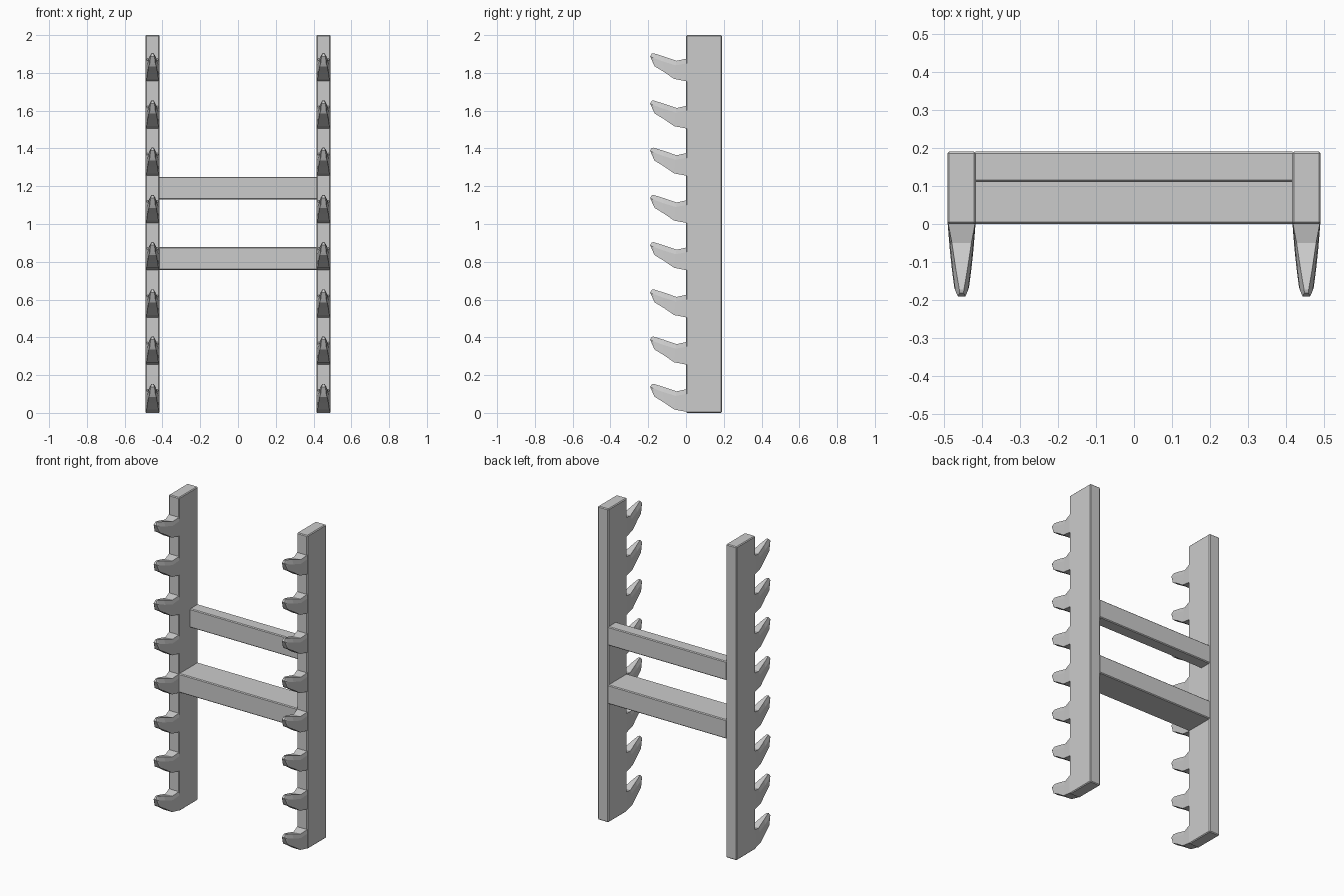
import bpy, bmesh
from mathutils import Vector

if "Cube" in bpy.data.objects:
    bpy.data.objects.remove(bpy.data.objects["Cube"])

POST_X = 0.4525   # centre of each upright
HALF = 0.0375     # half thickness of each upright


def add_object(name, bm, mirrored=False):
    bmesh.ops.recalc_face_normals(bm, faces=bm.faces)
    mesh = bpy.data.meshes.new(name)
    bm.to_mesh(mesh)
    bm.free()
    ob = bpy.data.objects.new(name, mesh)
    bpy.context.collection.objects.link(ob)
    if mirrored:
        m = ob.modifiers.new("mirror", 'MIRROR')
        m.use_axis[0] = True
        m.use_mirror_merge = False
    return ob


def box(name, lo, hi, bevel_axes="xyz", mirrored=False):
    lo, hi = Vector(lo), Vector(hi)
    bm = bmesh.new()
    bmesh.ops.create_cube(bm, size=1)
    for v in bm.verts:
        v.co = (lo + hi) / 2 + v.co * (hi - lo)
    # small chamfer on edges running along the chosen axes
    edges = [e for e in bm.edges
             if any(abs((e.verts[0].co - e.verts[1].co)["xyz".index(a)]) > 1e-5
                    for a in bevel_axes)]
    bmesh.ops.bevel(bm, geom=edges, offset=0.005, segments=1,
                    affect='EDGES', profile=0.5)
    return add_object(name, bm, mirrored)


# Uprights
box("upright", (POST_X - HALF, 0, 0), (POST_X + HALF, 0.19, 2), mirrored=True)

# Crossbars: shallow upper one, full-depth lower one
box("upper_crossbar", (-0.416, 0.11, 1.13), (0.416, 0.19, 1.25), "x")
box("lower_crossbar", (-0.416, 0, 0.757), (0.416, 0.19, 0.878), "x")

# Hook cross-sections from root to tip: (half width, y, z) for bottom, shoulder, top
SECTIONS = [
    ((0.0365, 0.006, 0.005), (0.0365, 0.006, 0.10), (0.0350, 0.006, 0.127)),
    ((0.0365, 0.0, 0.006), (0.0365, 0.0, 0.10), (0.0350, 0.0, 0.125)),
    ((0.0315, -0.063, 0.018), (0.030, -0.055, 0.09), (0.0255, -0.050, 0.114)),
    ((0.0260, -0.115, 0.054), (0.0235, -0.12, 0.110), (0.0150, -0.120, 0.138)),
    ((0.0195, -0.166, 0.085), (0.0165, -0.175, 0.130), (0.0060, -0.172, 0.154)),
    ((0.0150, -0.172, 0.097), (0.0100, -0.190, 0.138), (0.0050, -0.181, 0.152)),
]

# Hooks
for k in range(8):
    bm = bmesh.new()
    rings = []
    for sec in SECTIONS:
        pts = [(w, y, z) for w, y, z in sec] + [(-w, y, z) for w, y, z in reversed(sec)]
        rings.append([bm.verts.new((POST_X + x, y, z + 0.25 * k)) for x, y, z in pts])
    for a, b in zip(rings, rings[1:]):
        for i in range(6):
            j = (i + 1) % 6
            bm.faces.new((a[i], a[j], b[j], b[i]))
    bm.faces.new(rings[0])
    tip = rings[-1]
    bm.faces.new((tip[0], tip[1], tip[4], tip[5]))
    bm.faces.new((tip[1], tip[2], tip[3], tip[4]))
    add_object(f"hook_{k + 1}", bm, mirrored=True)
